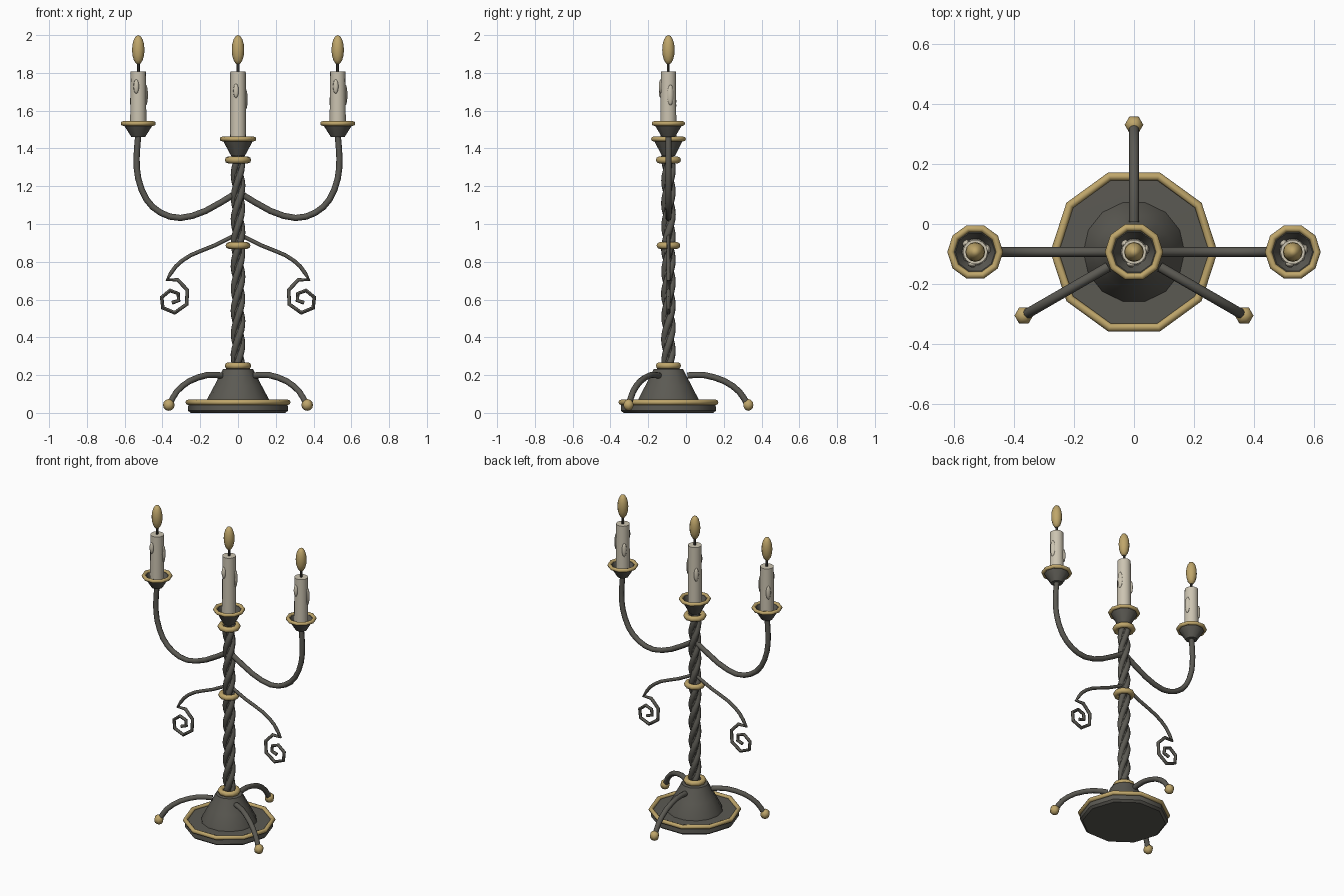
import bpy, bmesh, math
from mathutils import Vector, Matrix

if "Cube" in bpy.data.objects:
    bpy.data.objects.remove(bpy.data.objects["Cube"])

CY = -0.093  # column axis in y


def mat(name, rgb):
    m = bpy.data.materials.new(name)
    m.diffuse_color = (*rgb, 1)
    m.use_nodes = True
    m.node_tree.nodes["Principled BSDF"].inputs["Base Color"].default_value = m.diffuse_color
    return m


IRON = mat("dark_iron", (0.105, 0.101, 0.086))
GOLD = mat("gold", (0.52, 0.38, 0.145))
WAX = mat("wax", (0.60, 0.55, 0.44))
WICK = mat("wick", (0.045, 0.042, 0.036))


def finish(ob, m, angle=40):
    ob.data.materials.clear()
    ob.data.materials.append(m)
    bpy.ops.object.select_all(action='DESELECT')
    ob.select_set(True)
    bpy.context.view_layer.objects.active = ob
    bpy.ops.object.shade_smooth_by_angle(angle=math.radians(angle))
    return ob


def from_bm(name, bm, m, angle=40):
    bmesh.ops.recalc_face_normals(bm, faces=bm.faces)
    me = bpy.data.meshes.new(name)
    bm.to_mesh(me)
    bm.free()
    ob = bpy.data.objects.new(name, me)
    bpy.context.collection.objects.link(ob)
    return finish(ob, m, angle)


def lathe(name, prof, m, x=0, n=10, angle=40):
    """Spin (radius, z) points around the vertical axis at (x, CY)."""
    bm = bmesh.new()
    rings = []
    for r, z in prof:
        if r == 0:
            rings.append([bm.verts.new((x, CY, z))] * n)
        else:
            rings.append([bm.verts.new((x + r * math.cos(i * math.tau / n),
                                        CY + r * math.sin(i * math.tau / n), z)) for i in range(n)])
    for a, b in zip(rings, rings[1:]):
        for i in range(n):
            j = (i + 1) % n
            bm.faces.new(list(dict.fromkeys((a[i], a[j], b[j], b[i]))))
    return from_bm(name, bm, m, angle)


def ring(name, major, minor, z, x=0, sides=8):
    prof = [(major + minor * math.cos(k * math.tau / sides),
             z + minor * math.sin(k * math.tau / sides)) for k in range(sides)]
    ob = lathe(name, prof + prof[:1], GOLD, x, 10, 50)
    bm = bmesh.new()
    bm.from_mesh(ob.data)
    bmesh.ops.remove_doubles(bm, verts=bm.verts, dist=1e-5)
    bmesh.ops.recalc_face_normals(bm, faces=bm.faces)
    bm.to_mesh(ob.data)
    bm.free()
    return ob


def ball(name, loc, scale, m, u=12, v=8, rot=0):
    bm = bmesh.new()
    mx = Matrix.Translation(loc) @ Matrix.Rotation(rot, 4, 'Z') @ Matrix.Diagonal((*scale, 1))
    bmesh.ops.create_uvsphere(bm, u_segments=u, v_segments=v, radius=1, matrix=mx)
    return from_bm(name, bm, m, 60)


def tube(name, pts, r, m, angle=50):
    cu = bpy.data.curves.new(name, 'CURVE')
    cu.dimensions = '3D'
    cu.bevel_depth = r
    cu.bevel_resolution = 2
    cu.use_fill_caps = True
    sp = cu.splines.new('POLY')
    sp.points.add(len(pts) - 1)
    for p, q in zip(sp.points, pts):
        p.co = (*q, 1)
    ob = bpy.data.objects.new(name, cu)
    bpy.context.collection.objects.link(ob)
    bpy.ops.object.select_all(action='DESELECT')
    ob.select_set(True)
    bpy.context.view_layer.objects.active = ob
    bpy.ops.object.convert(target='MESH')
    return finish(bpy.context.view_layer.objects.active, m, angle)


def smooth(pts, k=2):
    """Catmull-Rom refinement of a 2D path."""
    P = [Vector(p) for p in pts]
    P = [2 * P[0] - P[1]] + P + [2 * P[-1] - P[-2]]
    out = []
    for a, b, c, d in zip(P, P[1:], P[2:], P[3:]):
        for i in range(k):
            t = i / k
            out.append(0.5 * (2 * b + (c - a) * t + (2 * a - 5 * b + 4 * c - d) * t * t
                              + (3 * b - a - 3 * c + d) * t ** 3))
    return out + [P[-2]]


# base plate, dome and gold rim
lathe("base_plate", [(0, 0), (0.25, 0), (0.265, 0.012), (0.262, 0.055), (0, 0.058)], IRON)
lathe("base_dome", [(0.17, 0.05), (0.165, 0.07), (0.125, 0.145), (0.088, 0.215), (0.08, 0.232), (0, 0.24)],
      IRON, n=14)
ring("base_rim", 0.264, 0.014, 0.056)

# twisted column with collars
lathe("column_core", [(0, 0.23), (0.024, 0.23), (0.024, 1.37), (0, 1.37)], IRON, n=8)
for s in range(3):
    pts = []
    for i in range(45):
        z = 0.235 + 1.125 * i / 44
        a = math.tau * (s / 3 + z / 0.36)
        pts.append((0.021 * math.cos(a), CY + 0.021 * math.sin(a), z))
    tube(f"column_strand_{s}", pts, 0.018, IRON)
for z, r in ((0.25, 0.052), (0.886, 0.048), (1.339, 0.052)):
    ring("column_collar", r, 0.018, z)


# cup, candle, drips, wick and flame
def candle(tag, x, bottom, rim, r):
    lathe(f"{tag}_cup", [(0, bottom), (0.036, bottom), (r - 0.018, rim - 0.012), (r - 0.012, rim),
                         (r - 0.026, rim), (0.045, bottom + 0.035), (0, bottom + 0.035)], IRON, x)
    ring(f"{tag}_cup_rim", r - 0.011, 0.012, rim, x)
    lathe(f"{tag}_candle", [(0, bottom + 0.03), (0.043, bottom + 0.03), (0.041, 1.807), (0, 1.807)], WAX, x, 14)
    low = (rim - 1.532) * 0.28
    for deg, z, w, h in ((15, 1.683, 0.017, 0.055), (137, 1.65, 0.015, 0.045), (255, 1.728, 0.015, 0.038)):
        a = math.radians(deg)
        ball(f"{tag}_wax_drip", (x + 0.042 * math.cos(a), CY + 0.042 * math.sin(a), z + low),
             (0.011, w, h), WAX, 8, 8, a)
    lathe(f"{tag}_wick", [(0, 1.80), (0.008, 1.80), (0.008, 1.86), (0, 1.86)], WICK, x, 6)
    ball(f"{tag}_flame", (x, CY, 1.922), (0.033, 0.033, 0.078), GOLD)


candle("centre", 0, 1.36, 1.45, 0.096)
candle("left", -0.528, 1.46, 1.532, 0.092)
candle("right", 0.528, 1.46, 1.532, 0.092)

# candle arms and hanging scrolls, mirrored left and right
arm = smooth([(0, 1.17), (0.17, 1.07), (0.305, 1.032), (0.41, 1.06), (0.485, 1.13),
              (0.528, 1.24), (0.537, 1.35), (0.528, 1.47)])
scroll = smooth([(0, 0.95), (0.12, 0.888), (0.25, 0.835), (0.33, 0.775), (0.375, 0.705)]) + [
    (0.32, 0.705), (0.268, 0.65), (0.272, 0.575), (0.335, 0.53), (0.398, 0.556), (0.404, 0.612),
    (0.36, 0.648), (0.317, 0.632), (0.314, 0.595), (0.35, 0.583)]
for side, s in (("left", -1), ("right", 1)):
    tube(f"{side}_arm", [(s * x, CY, z) for x, z in arm], 0.0165, IRON)
    tube(f"{side}_scroll", [(s * x, CY, z) for x, z in scroll], 0.0105, IRON)

# three curved legs with ball feet
leg = smooth([(0.1, 0.198), (0.19, 0.2), (0.297, 0.168), (0.375, 0.112), (0.418, 0.045)])
for i, deg in enumerate((90, 210, 330)):
    c, s = math.cos(math.radians(deg)), math.sin(math.radians(deg))
    tube(f"leg_{i}", [(r * c, CY + r * s, z) for r, z in leg], 0.0165, IRON)
    ball(f"foot_{i}", (0.423 * c, CY + 0.423 * s, 0.042), (0.031, 0.031, 0.031), GOLD, 6, 6, math.radians(deg))
